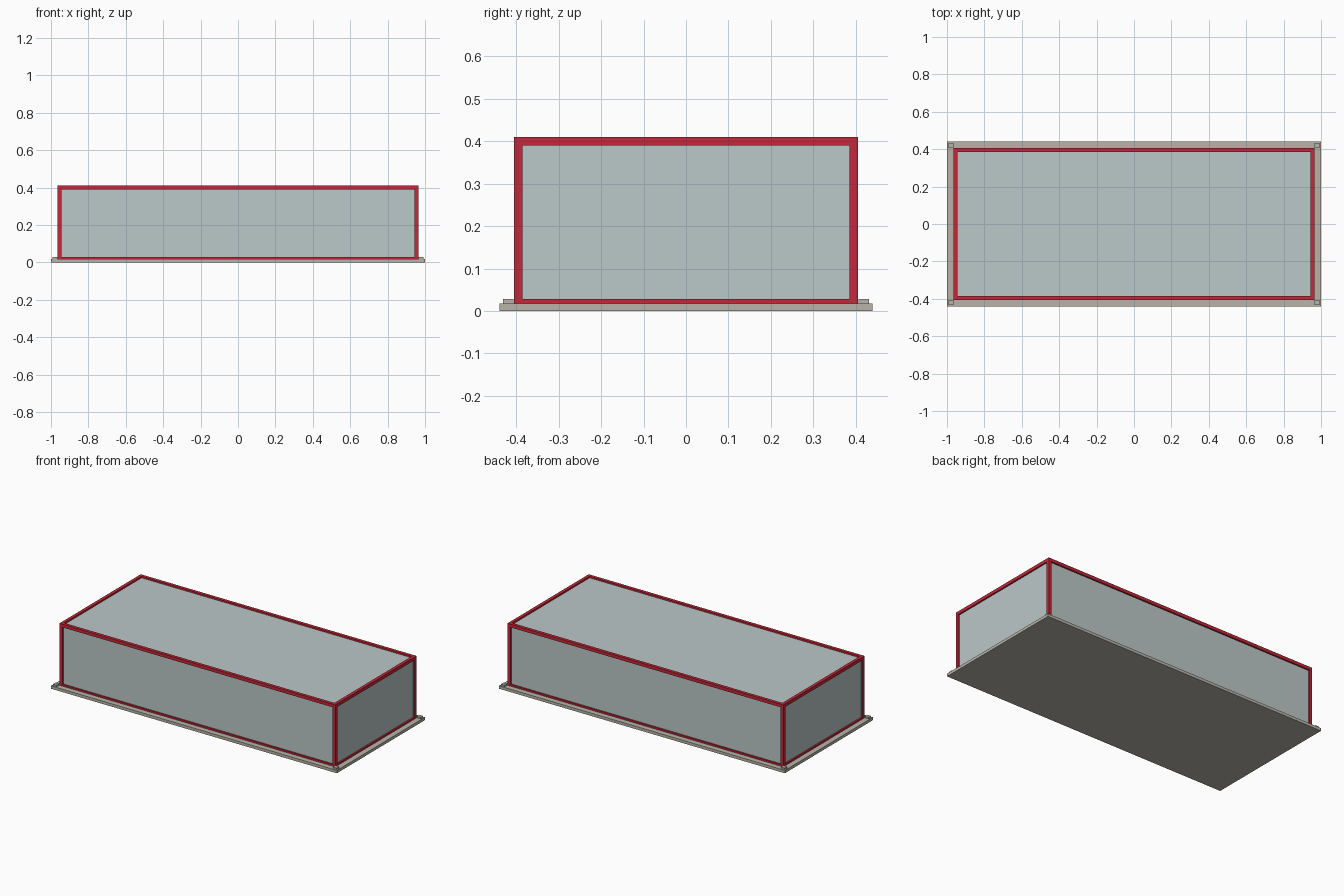
import bpy
from itertools import product

if "Cube" in bpy.data.objects:
    bpy.data.objects.remove(bpy.data.objects["Cube"])


def material(name, rgb):
    m = bpy.data.materials.new(name)
    m.use_nodes = True
    m.diffuse_color = (*rgb, 1)
    m.node_tree.nodes["Principled BSDF"].inputs["Base Color"].default_value = (*rgb, 1)
    return m


def box(name, lo, hi, mat):
    bpy.ops.mesh.primitive_cube_add(size=1)
    ob = bpy.context.object
    ob.name = name
    ob.location = [(a + b) / 2 for a, b in zip(lo, hi)]
    ob.scale = [b - a for a, b in zip(lo, hi)]
    bpy.ops.object.transform_apply(location=True, scale=True)
    ob.data.materials.append(mat)
    return ob


def span(a, b):
    return min(a, b), max(a, b)


red = material("red frame", (0.55, 0.02, 0.04))
glass = material("pale glass", (0.50, 0.58, 0.58))
stone = material("warm grey stone", (0.48, 0.456, 0.40))

BX, BY, BASE = 1.0, 0.44, 0.018      # base plate
FX, FY, TOP = 0.965, 0.406, 0.41     # outer size of frame
W = 0.02                             # bar width
LOW = BASE + 0.01                    # top of the bottom rails
R = 0.01                             # glass recess

# Base plate
box("base_plate", (-BX, -BY, 0), (BX, BY, BASE), stone)

# Glass case
box("glass_case", (-FX + R, -FY + R, BASE), (FX - R, FY - R, TOP - R), glass)

# Corner posts and corner pads
for sx, sy in product((-1, 1), repeat=2):
    x0, x1 = span(sx * (FX - W), sx * FX)
    y0, y1 = span(sy * (FY - W), sy * FY)
    box("corner_post", (x0, y0, BASE), (x1, y1, TOP - W), red)
    x0, x1 = span(sx * 0.966, sx * 0.992)
    y0, y1 = span(sy * 0.407, sy * 0.432)
    box("corner_pad", (x0, y0, BASE), (x1, y1, LOW), stone)

# Top and bottom rails
for s in (-1, 1):
    x0, x1 = span(s * (FX - W), s * FX)
    y0, y1 = span(s * (FY - W), s * FY)
    for name, z0, z1 in (("top", TOP - W, TOP), ("bottom", BASE, LOW)):
        inset = W if name == "bottom" else 0
        box(name + "_long_rail", (-FX + inset, y0, z0), (FX - inset, y1, z1), red)
        box(name + "_short_rail", (x0, -FY + W, z0), (x1, FY - W, z1), red)
